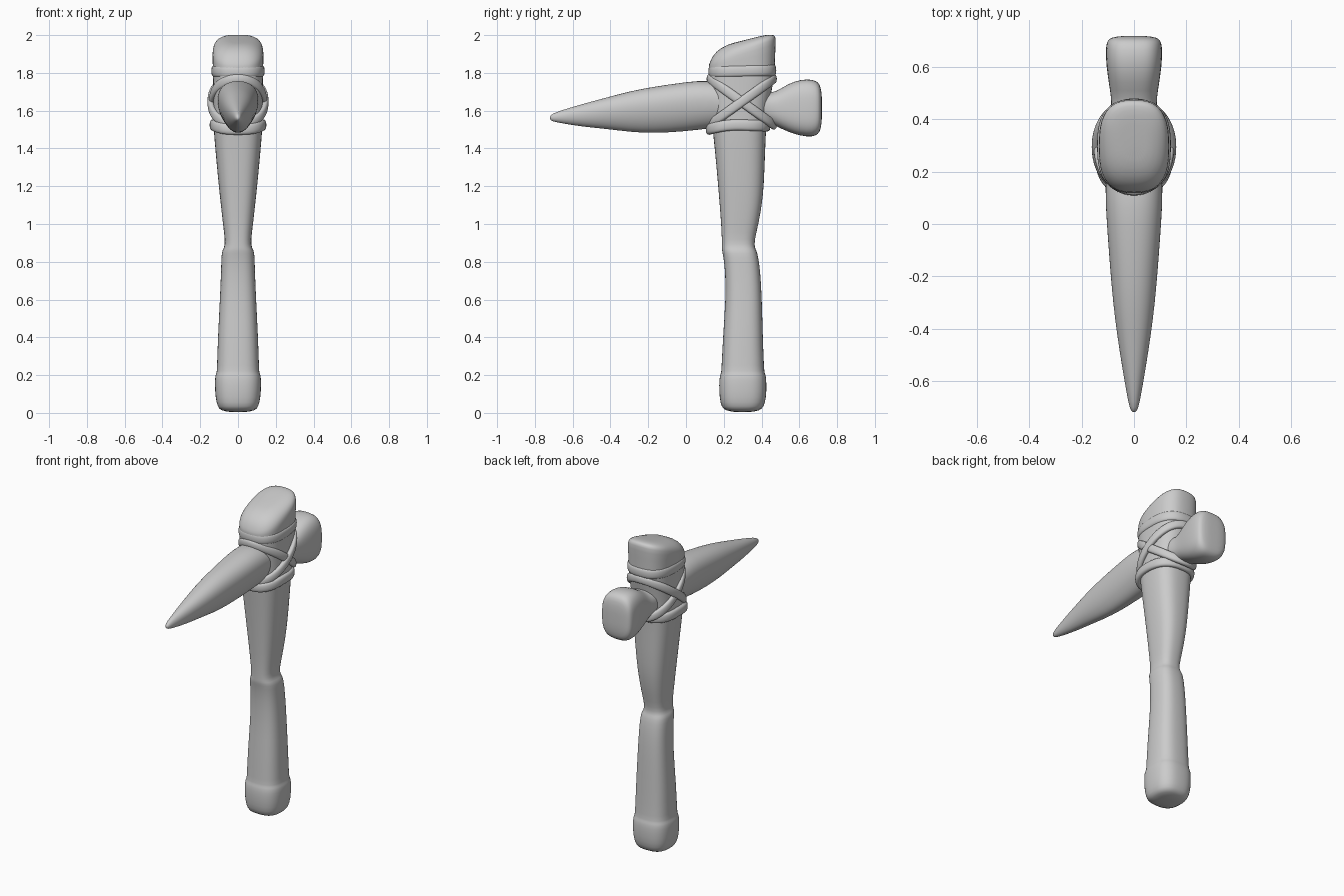
import bpy, bmesh
from math import sin, cos, pi, copysign
from mathutils import Vector

N = 28


def oval(a, n):
    """Point on a unit superellipse at angle a."""
    c, s = cos(a), sin(a)
    return (copysign(abs(c) ** (2 / n), c), copysign(abs(s) ** (2 / n), s))


def loft(name, rings, closed=False):
    """Skin a list of point rings, capped at both ends unless closed."""
    bm = bmesh.new()
    loops = [[bm.verts.new(p) for p in r] for r in rings]
    pairs = list(zip(loops, loops[1:]))
    if closed:
        pairs.append((loops[-1], loops[0]))
    for a, b in pairs:
        k = len(a)
        for i in range(k):
            bm.faces.new((a[i], a[(i + 1) % k], b[(i + 1) % k], b[i]))
    if not closed:
        for loop in (loops[0], loops[-1]):
            mid = bm.verts.new(sum((v.co for v in loop), Vector()) / len(loop))
            for i in range(len(loop)):
                bm.faces.new((loop[i], loop[(i + 1) % len(loop)], mid))
    bmesh.ops.recalc_face_normals(bm, faces=bm.faces)
    for f in bm.faces:
        f.smooth = True
    mesh = bpy.data.meshes.new(name)
    bm.to_mesh(mesh)
    bm.free()
    ob = bpy.data.objects.new(name, mesh)
    bpy.context.collection.objects.link(ob)
    ob.modifiers.new("smooth", 'SUBSURF').levels = 1
    ob.modifiers["smooth"].render_levels = 1
    return ob


# Handle: z, front y, back y, half width, slope of the ring along y
handle = [
    (0.004, 0.26, 0.34, 0.04, 0), (0.012, 0.21, 0.39, 0.09, 0),
    (0.03, 0.187, 0.412, 0.108, 0), (0.08, 0.177, 0.425, 0.12, 0),
    (0.15, 0.174, 0.427, 0.123, 0), (0.195, 0.178, 0.424, 0.122, 0),
    (0.212, 0.185, 0.417, 0.114, 0), (0.225, 0.187, 0.414, 0.112, 0),
    (0.4, 0.195, 0.407, 0.107, 0), (0.6, 0.21, 0.402, 0.096, 0),
    (0.75, 0.208, 0.394, 0.09, 0), (0.83, 0.197, 0.382, 0.088, 0),
    (0.86, 0.19, 0.373, 0.084, 0), (0.875, 0.19, 0.364, 0.073, 0),
    (0.91, 0.19, 0.362, 0.068, 0), (1.0, 0.186, 0.384, 0.08, 0),
    (1.1, 0.178, 0.402, 0.091, 0), (1.2, 0.17, 0.413, 0.102, 0),
    (1.4, 0.152, 0.42, 0.121, 0), (1.52, 0.138, 0.425, 0.131, 0),
    (1.65, 0.13, 0.44, 0.133, 0), (1.78, 0.12, 0.472, 0.133, 0),
    (1.84, 0.12, 0.47, 0.134, 0.05), (1.905, 0.12, 0.477, 0.137, 0.35),
    (1.935, 0.132, 0.475, 0.13, 0.36), (1.957, 0.155, 0.455, 0.11, 0.31),
    (1.975, 0.21, 0.42, 0.07, 0.25),
]
rings = []
for z, y0, y1, rx, slope in handle:
    ring = []
    for i in range(N):
        u, v = oval(2 * pi * i / N, 2.7)
        dy = v * (y1 - y0) / 2
        ring.append((u * rx, (y0 + y1) / 2 + dy, z + slope * dy))
    rings.append(ring)
loft("handle", rings)

# Stone pick: y, bottom z, top z, half width, squareness, egg taper
pick = [
    (-0.72, 1.555, 1.57, 0.006, 2, 0), (-0.71, 1.543, 1.584, 0.016, 2, 0),
    (-0.65, 1.532, 1.605, 0.028, 2, 0), (-0.55, 1.515, 1.635, 0.045, 2.1, 0.1),
    (-0.42, 1.503, 1.67, 0.065, 2.1, 0.15), (-0.3, 1.487, 1.703, 0.079, 2.1, 0.2),
    (-0.17, 1.479, 1.728, 0.09, 2.1, 0.2), (0, 1.49, 1.752, 0.102, 2.2, 0.2),
    (0.12, 1.505, 1.765, 0.11, 2.2, 0.15), (0.3, 1.525, 1.73, 0.105, 2.2, 0.1),
    (0.43, 1.535, 1.69, 0.087, 2.3, 0), (0.48, 1.517, 1.702, 0.087, 2.5, 0),
    (0.54, 1.487, 1.743, 0.097, 2.8, 0), (0.61, 1.465, 1.767, 0.107, 3, 0),
    (0.67, 1.46, 1.766, 0.109, 3, 0), (0.7, 1.475, 1.752, 0.104, 3, 0),
    (0.714, 1.5, 1.725, 0.09, 3, 0), (0.72, 1.56, 1.67, 0.045, 2.5, 0),
]
rings = []
for y, z0, z1, rx, n, egg in pick:
    pts = [oval(2 * pi * i / N, n) for i in range(N)]
    rings.append([(u * rx * (1 + egg * v), y, (z0 + z1) / 2 + v * (z1 - z0) / 2)
                  for u, v in pts])
loft("stone_pick", rings)


def band(name, y0, y1, rx, n, height, thick, z_at):
    """Flattened cord swept around the handle; z_at gives height per angle."""
    m = 40

    def path(i):
        a = 2 * pi * i / m
        u, v = oval(a, n)
        return Vector((u * rx, (y0 + y1) / 2 + v * (y1 - y0) / 2, z_at(u, v)))

    rings = []
    for i in range(m):
        t = (path(i + 1) - path(i - 1)).normalized()
        out = t.cross(Vector((0, 0, 1))).normalized()
        up = out.cross(t)
        ring = []
        for k in range(12):
            u, v = oval(2 * pi * k / 12, 2.6)
            ring.append(path(i) + out * u * thick + up * v * height)
        rings.append(ring)
    return loft(name, rings, closed=True)


# Lashing: two level wraps and two crossing wraps
band("upper_wrap", 0.133, 0.463, 0.126, 2.7, 0.031, 0.016,
     lambda u, v: 1.81 + 0.004 * v)
band("lower_wrap", 0.122, 0.43, 0.133, 2.6, 0.03, 0.018,
     lambda u, v: 1.525 - 0.024 * max(0, -v) ** 2 - 0.006 * max(0, v))
for name, side in (("cross_wrap_a", 1), ("cross_wrap_b", -1)):
    band(name, 0.125, 0.465, 0.142 + 0.004 * side, 2.1, 0.026, 0.017,
         lambda u, v, s=side: 1.647 + s * 0.122 * v)
